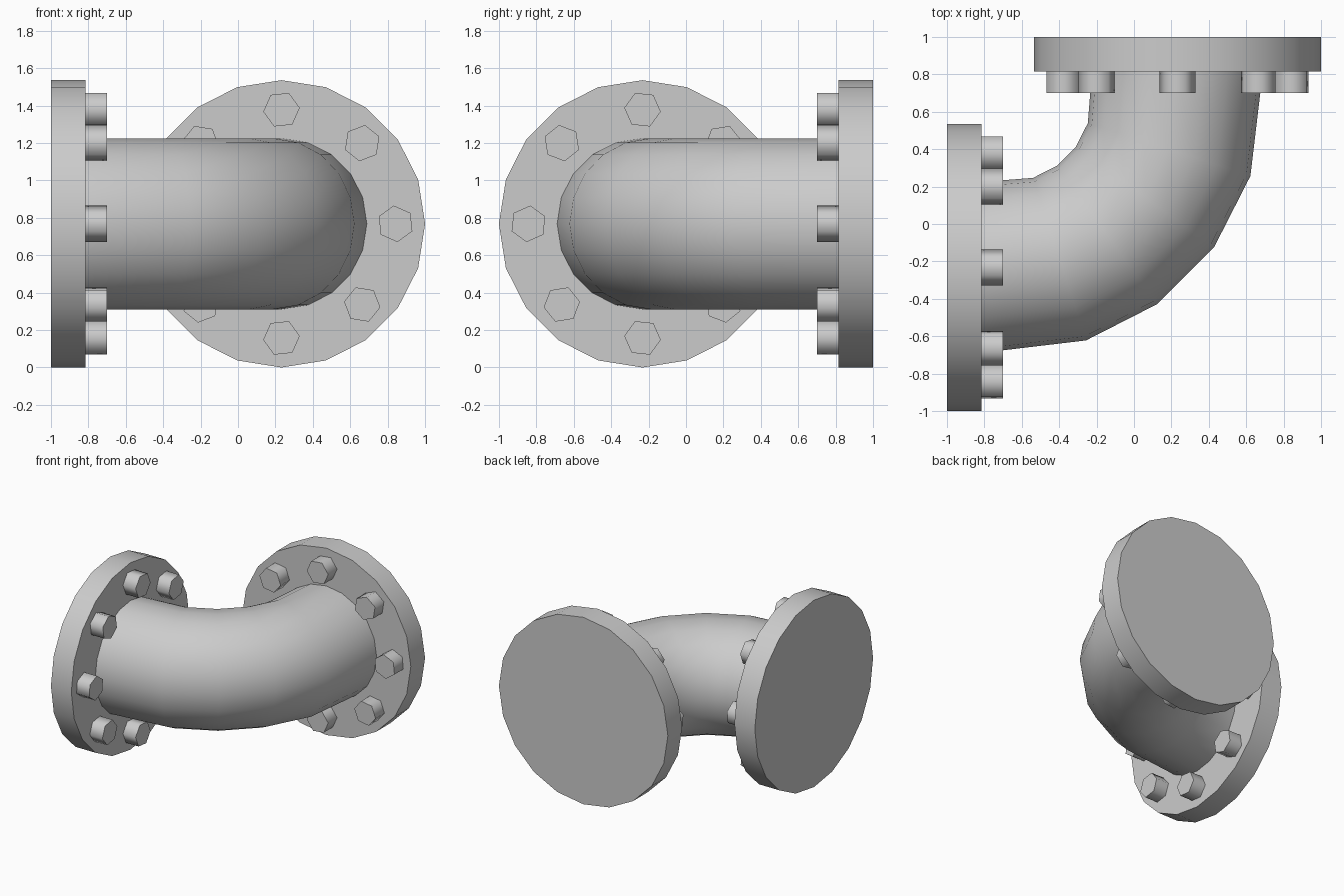
import bpy, bmesh
from math import radians, sin, cos, pi
from mathutils import Matrix, Vector

cube = bpy.data.objects.get("Cube")
if cube:
    bpy.data.objects.remove(cube)

OFFSET, HEIGHT = 0.2325, 0.768      # centre of the pipe mouths
FLANGE_R, FLANGE_T = 0.768, 0.185
PIPE_R, SIDES = 0.457, 20
BOLT_R, BOLT_H, BOLT_RING = 0.098, 0.115, 0.61

metal = bpy.data.materials.new("grey metal")
metal.use_nodes = True
colour = (0.6, 0.6, 0.6, 1)
metal.diffuse_color = colour
metal.node_tree.nodes["Principled BSDF"].inputs["Base Color"].default_value = colour

# Local z points from the outer flange face towards the bend
BACK = Matrix.Translation((OFFSET, 1, HEIGHT)) @ Matrix.Rotation(radians(90), 4, 'X')
# The other end is the reflection that swaps the two mouths
SWAP = Matrix(((0, -1, 0, 0), (-1, 0, 0, 0), (0, 0, 1, 0), (0, 0, 0, 1)))


def finish(name, bm):
    bmesh.ops.recalc_face_normals(bm, faces=bm.faces)
    mesh = bpy.data.meshes.new(name)
    bm.to_mesh(mesh)
    bm.free()
    mesh.materials.append(metal)
    obj = bpy.data.objects.new(name, mesh)
    bpy.context.collection.objects.link(obj)
    bpy.ops.object.select_all(action='DESELECT')
    obj.select_set(True)
    bpy.context.view_layer.objects.active = obj
    bpy.ops.object.shade_smooth_by_angle(angle=radians(70))


def prism(name, frame, sides, radius, depth):
    bm = bmesh.new()
    bmesh.ops.create_cone(bm, cap_ends=True, segments=sides, radius1=radius,
                          radius2=radius, depth=depth)
    bm.transform(frame @ Matrix.Translation((0, 0, depth / 2)))
    finish(name, bm)


# Flanges with their rings of hexagonal bolts
for end, frame in (("back", BACK), ("right", SWAP @ BACK)):
    prism(end + "_flange", frame, SIDES, FLANGE_R, FLANGE_T)
    for i in range(8):
        place = (frame @ Matrix.Rotation(i * pi / 4, 4, 'Z')
                 @ Matrix.Translation((BOLT_RING, 0, FLANGE_T))
                 @ Matrix.Rotation(radians(6), 4, 'Z'))
        prism(f"{end}_bolt_{i + 1}", place, 6, BOLT_R, BOLT_H)

# Elbow pipe: rings swept round a quarter turn, end rings pulled into the flanges
CORNER, BEND = 0.68, 0.9125
bm = bmesh.new()
rings = []
for step in range(6):
    a = step * pi / 10
    out = Vector((sin(a), -cos(a), 0))
    centre = Vector((-CORNER, CORNER, HEIGHT)) + out * BEND
    if step == 0:
        centre.x = -0.82
    if step == 5:
        centre.y = 0.82
    rings.append([bm.verts.new(centre + PIPE_R * (out * cos(t) + Vector((0, 0, sin(t)))))
                  for t in (2 * pi * k / SIDES for k in range(SIDES))])
for r, s in zip(rings, rings[1:]):
    for k in range(SIDES):
        n = (k + 1) % SIDES
        bm.faces.new((r[k], r[n], s[n], s[k]))
finish("elbow_pipe", bm)
